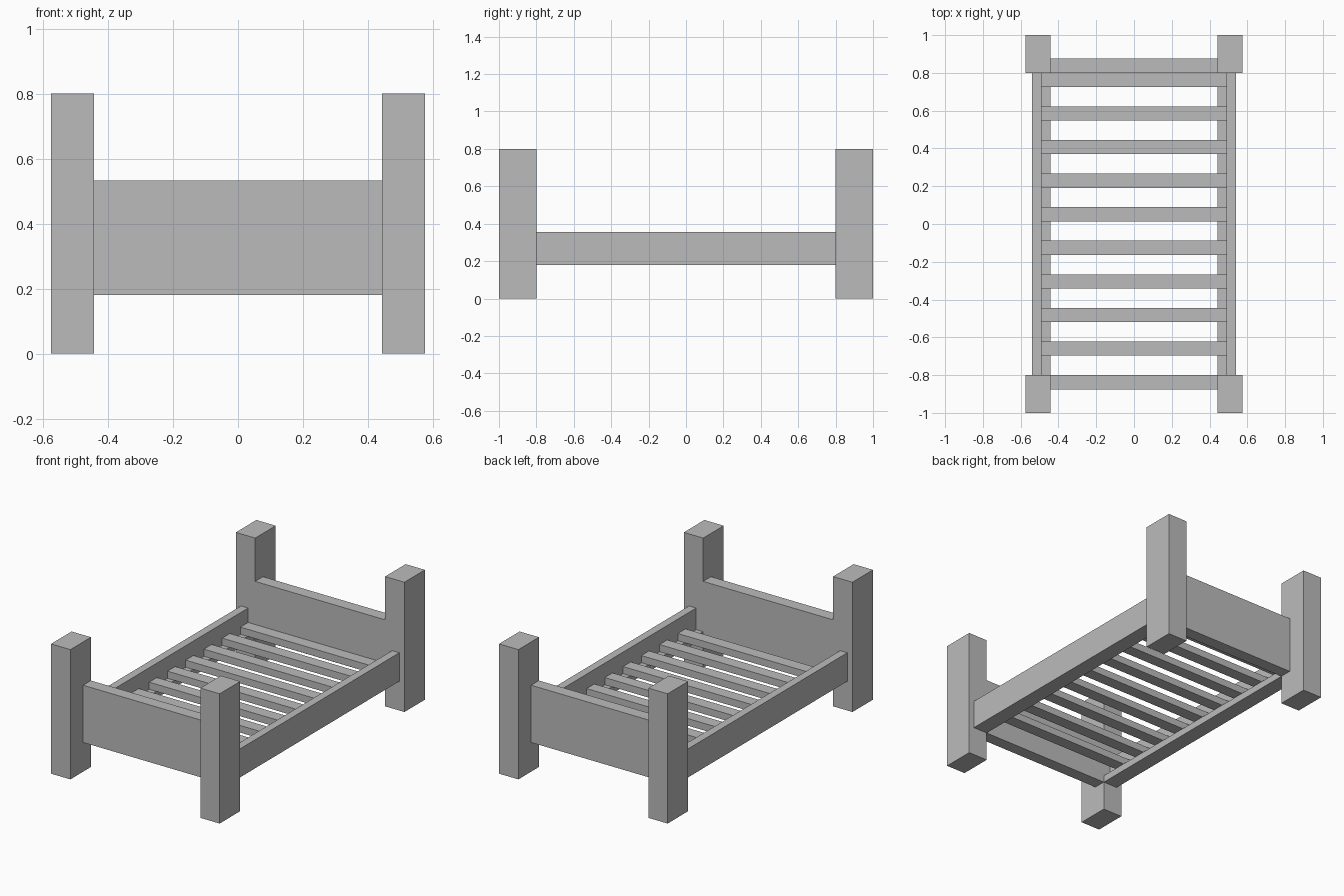
import bpy
import bmesh
from mathutils import Vector

cube = bpy.data.objects.get("Cube")
if cube:
    bpy.data.objects.remove(cube, do_unlink=True)

grey = bpy.data.materials.new("plain grey")
grey.use_nodes = True
colour = (0.5, 0.5, 0.5, 1)
grey.diffuse_color = colour
grey.node_tree.nodes["Principled BSDF"].inputs["Base Color"].default_value = colour


def box(name, x, y, z):
    """Box spanning the given (low, high) ranges."""
    lo, hi = (Vector(c) for c in zip(x, y, z))
    bm = bmesh.new()
    bmesh.ops.create_cube(bm, size=1)
    size, centre = hi - lo, (lo + hi) / 2
    for v in bm.verts:
        v.co = v.co * size + centre
    mesh = bpy.data.meshes.new(name)
    bm.to_mesh(mesh)
    bm.free()
    mesh.materials.append(grey)
    obj = bpy.data.objects.new(name, mesh)
    bpy.context.collection.objects.link(obj)
    return obj


def span(side, inner, outer):
    """Range mirrored to the negative side when side is -1."""
    return sorted((side * inner, side * outer))


INNER, OUTER = 0.443, 0.575      # post faces across the width
RAIL_IN, RAIL_OUT = 0.491, 0.54  # side rail faces
END = 0.8                        # inner face of the posts along the length
BASE, LEDGE_TOP, SLAT_TOP = 0.18, 0.223, 0.267

# Corner posts
for end, end_name in ((-1, "front"), (1, "back")):
    for side, side_name in ((-1, "right"), (1, "left")):
        box(f"{end_name}_{side_name}_post", span(side, INNER, OUTER),
            span(end, END, 1), (0, 0.8))

# End boards between the posts
for end, name in ((-1, "footboard"), (1, "headboard")):
    box(name, (-INNER, INNER), span(end, END, 0.876), (BASE, 0.533))

# Side rails with the inner ledges that carry the slats
for side, name in ((-1, "right"), (1, "left")):
    box(f"{name}_side_rail", span(side, RAIL_IN, RAIL_OUT), (-END, END), (BASE, 0.356))
    box(f"{name}_slat_ledge", span(side, INNER, RAIL_IN), (-END, END), (BASE, LEDGE_TOP))

# Slats, evenly spaced from the headboard
for i in range(9):
    back = END - i * 0.1777
    box(f"slat_{i + 1}", (-RAIL_IN, RAIL_IN), (back - 0.075, back), (LEDGE_TOP, SLAT_TOP))
